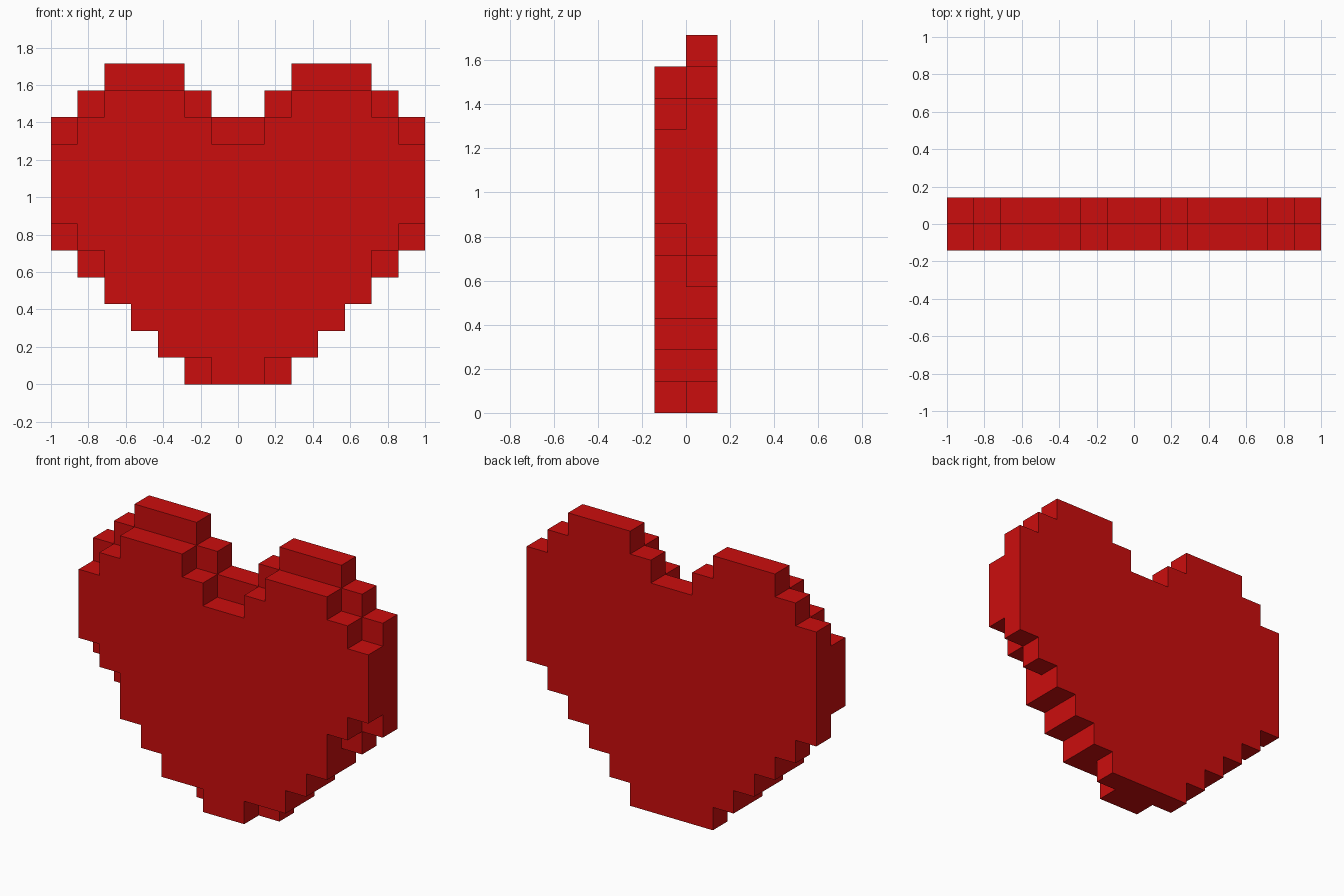
import bpy, bmesh, math
from mathutils import Vector

if "Cube" in bpy.data.objects:
    bpy.data.objects.remove(bpy.data.objects["Cube"])

U = 1 / 7  # block size

red = bpy.data.materials.new("heart red")
red.diffuse_color = (0.60, 0.004, 0.004, 1)
red.use_nodes = True
red.node_tree.nodes["Principled BSDF"].inputs["Base Color"].default_value = red.diffuse_color

# Per row from the bottom: (inner, outer) half-extent in blocks, mirrored in x
BACK = [(0, 2), (0, 3), (0, 4), (0, 5), (0, 6)] + [(0, 7)] * 5 + [(1, 6), (2, 5)]
FRONT = [(0, 1), (0, 3), (0, 4), (0, 5), (0, 5), (0, 6), (0, 7), (0, 7), (0, 7),
         (1, 6), (2, 5)]

# Filled cells of both layers
cells = set()
for layer, rows in ((-1, FRONT), (0, BACK)):
    for z, (inner, outer) in enumerate(rows):
        for x in range(inner, outer):
            cells |= {(x, layer, z), (-x - 1, layer, z)}

# Outer skin: one quad for each exposed cell side
bm = bmesh.new()
for cell in cells:
    for axis in range(3):
        for side in (0, 1):
            near = list(cell)
            near[axis] += 2 * side - 1
            if tuple(near) in cells:
                continue
            corners = []
            for a, b in ((0, 0), (1, 0), (1, 1), (0, 1)):
                p = list(cell)
                p[axis] += side
                p[(axis + 1) % 3] += a
                p[(axis + 2) % 3] += b
                corners.append(bm.verts.new(Vector(p) * U))
            bm.faces.new(corners if side else corners[::-1])

# Weld the skin and merge flat areas
bmesh.ops.remove_doubles(bm, verts=bm.verts[:], dist=1e-4)
bmesh.ops.dissolve_limit(bm, angle_limit=math.radians(1),
                         verts=bm.verts[:], edges=bm.edges[:])

mesh = bpy.data.meshes.new("block_heart")
bm.to_mesh(mesh)
bm.free()
mesh.materials.append(red)
heart = bpy.data.objects.new("block_heart", mesh)
bpy.context.collection.objects.link(heart)
